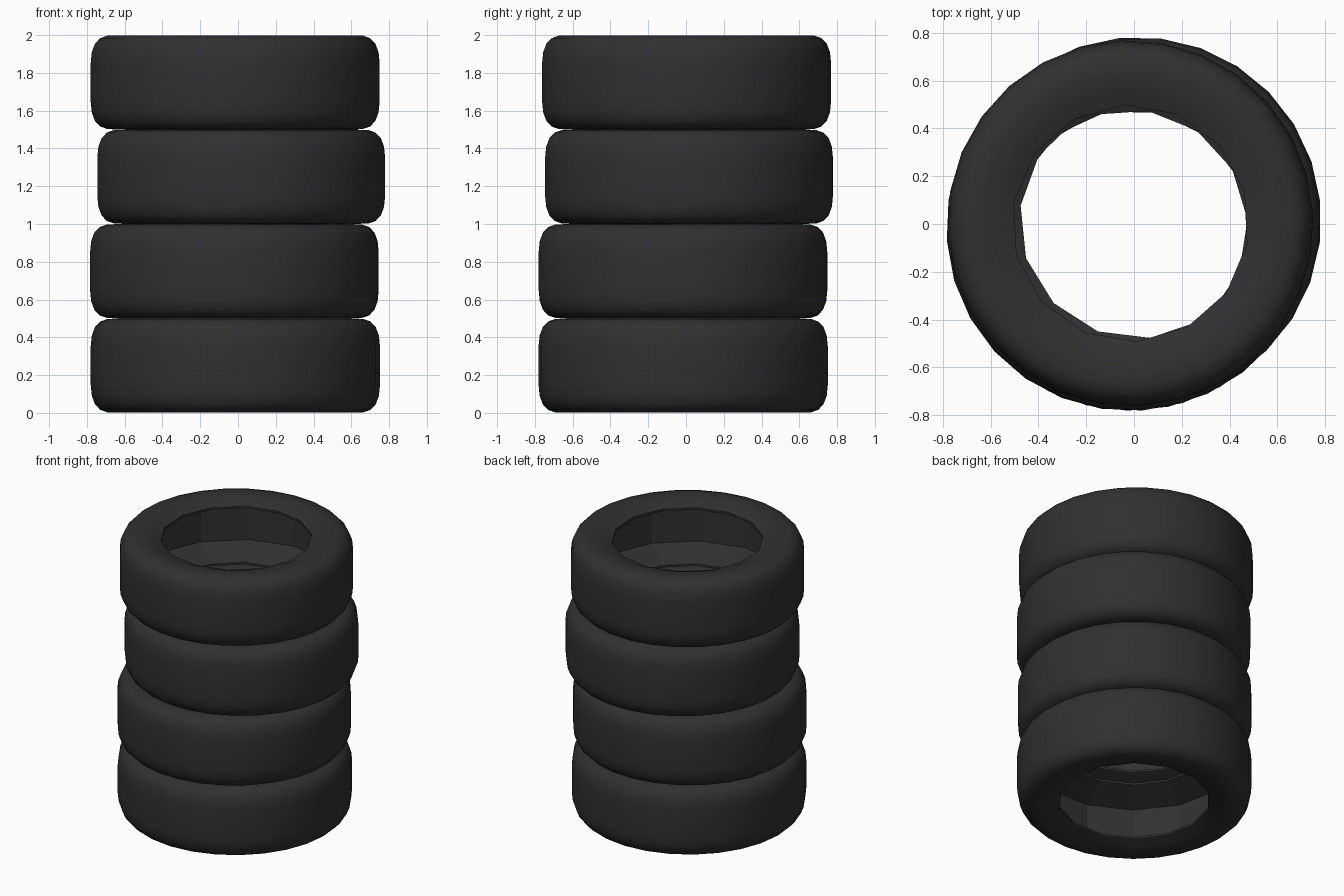
import bpy, bmesh
from math import sin, cos, pi, radians

if "Cube" in bpy.data.objects:
    bpy.data.objects.remove(bpy.data.objects["Cube"])

SEG = 28          # sides of the outer tread; the bead and cavity use half as many
H = 0.5           # height of one tyre

# Half profile (radius, height), from bead out to tread; mirrored for the upper half
HALF = [(0.495, 0.04), (0.56, 0.012), (0.62, 0.001), (0.675, 0.002),
        (0.715, 0.016), (0.743, 0.045), (0.76, 0.09), (0.766, 0.15)]
OUTER = HALF + [(r, H - z) for r, z in reversed(HALF)]
CAVITY = [(0.495, 0.445), (0.70, 0.375), (0.70, 0.125), (0.495, 0.055)]
PROFILE = OUTER + CAVITY

rubber = bpy.data.materials.new("dark_rubber")
rubber.diffuse_color = (0.03, 0.03, 0.032, 1)
rubber.use_nodes = True
rubber.node_tree.nodes["Principled BSDF"].inputs["Base Color"].default_value = rubber.diffuse_color


def make_tyre(name, x, y, z, phase):
    bm = bmesh.new()
    rings = []
    for i, (r, h) in enumerate(PROFILE):
        coarse = i == 0 or i >= len(OUTER) - 1
        ring = []
        for k in range(SEG):
            # coarse rings drop every second corner onto the chord (14 sides)
            rr = r * cos(2 * pi / SEG) if coarse and k % 2 else r
            a = radians(phase) + 2 * pi * k / SEG
            ring.append(bm.verts.new((rr * cos(a), rr * sin(a), h)))
        rings.append(ring)
    n = len(rings)
    for i in range(n):
        a, b = rings[i], rings[(i + 1) % n]
        for k in range(SEG):
            j = (k + 1) % SEG
            f = bm.faces.new((a[k], a[j], b[j], b[k]))
            f.smooth = i < len(OUTER) - 1      # faceted inside, smooth outside
    bmesh.ops.recalc_face_normals(bm, faces=bm.faces)
    mesh = bpy.data.meshes.new(name)
    bm.to_mesh(mesh)
    bm.free()
    mesh.materials.append(rubber)
    ob = bpy.data.objects.new(name, mesh)
    ob.location = (x, y, z)
    bpy.context.collection.objects.link(ob)


# Slightly shifted and turned stack: x, y, turn in degrees
STACK = [(-0.014, -0.015, -1), (-0.019, -0.016, 4), (0.017, 0.016, -7), (-0.015, 0.003, -10)]
for i, (x, y, turn) in enumerate(STACK):
    make_tyre(f"tyre_{i + 1}", x, y, i * H, turn)
